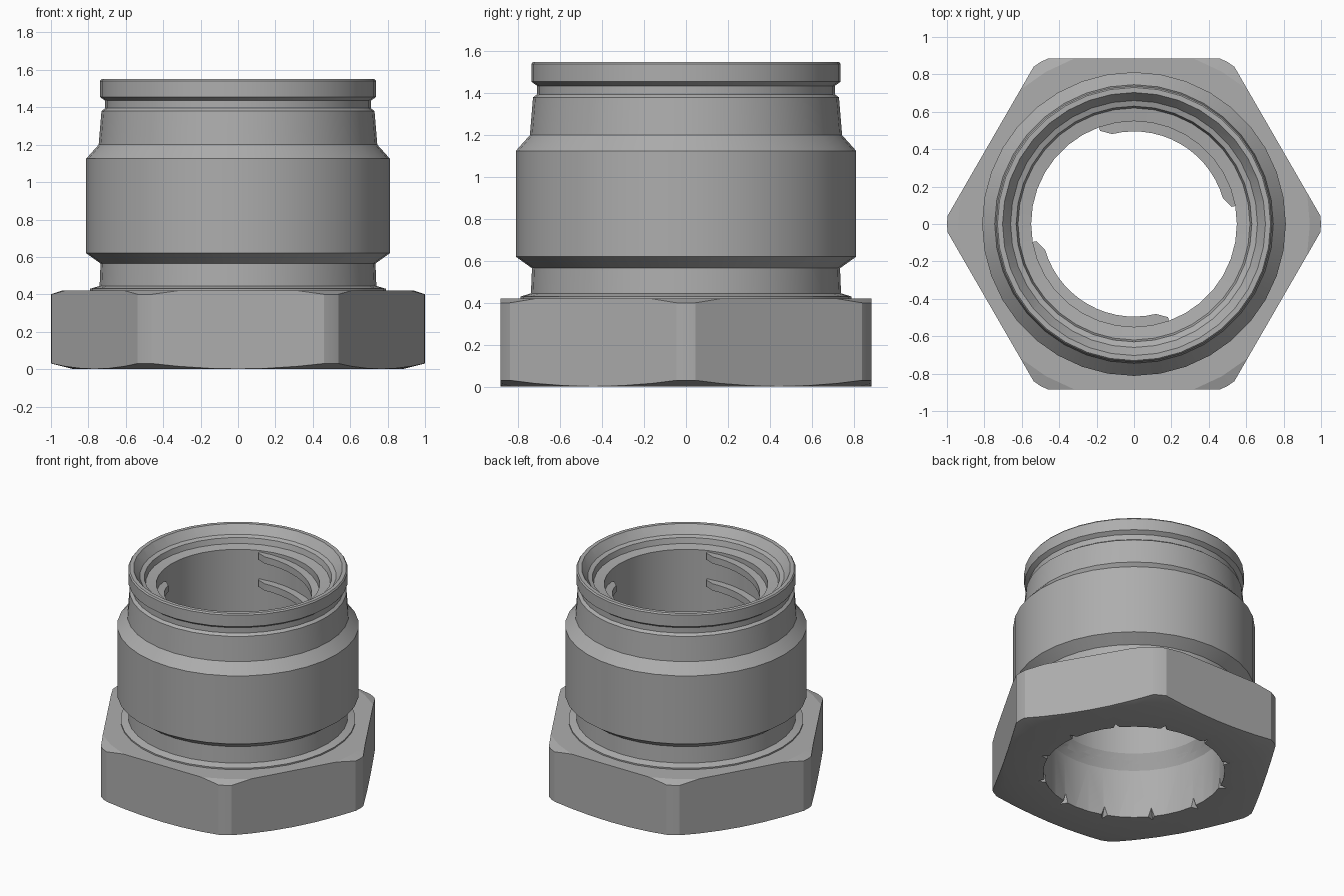
import bpy, bmesh
from math import sin, cos, pi, radians
from mathutils import Vector

cube = bpy.data.objects.get("Cube")
if cube:
    bpy.data.objects.remove(cube)

SEGMENTS = 36

metal = bpy.data.materials.new("grey metal")
metal.use_nodes = True
GREY = (0.42, 0.42, 0.42, 1)
metal.diffuse_color = GREY
metal.node_tree.nodes["Principled BSDF"].inputs["Base Color"].default_value = GREY


def make_object(name, bm):
    bmesh.ops.remove_doubles(bm, verts=bm.verts, dist=1e-5)
    bmesh.ops.recalc_face_normals(bm, faces=bm.faces)
    mesh = bpy.data.meshes.new(name)
    bm.to_mesh(mesh)
    bm.free()
    mesh.materials.append(metal)
    obj = bpy.data.objects.new(name, mesh)
    bpy.context.collection.objects.link(obj)
    return obj


def lathe(name, profile):
    """Solid of revolution from (radius, height) points, closed on the axis."""
    bm = bmesh.new()
    points = [(0, profile[0][1])] + profile + [(0, profile[-1][1])]
    verts = [bm.verts.new((r, 0, z)) for r, z in points]
    edges = [bm.edges.new(pair) for pair in zip(verts, verts[1:])]
    bmesh.ops.spin(bm, geom=verts + edges, cent=(0, 0, 0), axis=(0, 0, 1),
                   angle=2 * pi, steps=SEGMENTS)
    return make_object(name, bm)


def boolean(obj, cutter, operation):
    mod = obj.modifiers.new(operation.lower(), 'BOOLEAN')
    mod.object = cutter
    mod.operation = operation
    mod.solver = 'EXACT'
    bpy.context.view_layer.objects.active = obj
    bpy.ops.object.modifier_apply(modifier=mod.name)


def smooth(obj, angle=28):
    bpy.ops.object.select_all(action='DESELECT')
    obj.select_set(True)
    bpy.context.view_layer.objects.active = obj
    bpy.ops.object.shade_smooth_by_angle(angle=radians(angle))


# Cutters: stepped bore with flared mouth, corner chamfer, small edge notches
bore = lathe("bore_cutter", [
    (0.61, -0.1), (0.61, 0.36), (0.55, 0.46), (0.55, 1.43),
    (0.62, 1.44), (0.63, 1.48), (0.66, 1.49), (0.71, 1.56), (0.71, 1.6)])
chamfer = lathe("chamfer_cutter", [
    (0.88, 0), (1.0, 0.03), (1.0, 0.40), (0.94, 0.42)])

bm = bmesh.new()
for i in range(12):
    a = 2 * pi * (i + 0.3) / 12
    radial, side = Vector((cos(a), sin(a), 0)), Vector((-sin(a), cos(a), 0))
    down = Vector((0, 0, -0.02))
    corners = [radial * 0.58 + side * 0.04 + down, radial * 0.58 - side * 0.04 + down,
               radial * 0.67 + down, radial * 0.6 + Vector((0, 0, 0.08))]
    v = [bm.verts.new(c) for c in corners]
    for tri in ((0, 1, 2), (0, 1, 3), (1, 2, 3), (2, 0, 3)):
        bm.faces.new([v[k] for k in tri])
notches = make_object("notch_cutter", bm)

# Hexagonal base
bm = bmesh.new()
ring = [bm.verts.new((1.022 * cos(i * pi / 3), 1.022 * sin(i * pi / 3), 0))
        for i in range(6)]
face = bm.faces.new(ring)
top = bmesh.ops.extrude_face_region(bm, geom=[face])["geom"]
bmesh.ops.translate(bm, vec=(0, 0, 0.42),
                    verts=[g for g in top if isinstance(g, bmesh.types.BMVert)])
hex_base = make_object("hex_base", bm)
boolean(hex_base, chamfer, 'INTERSECT')
boolean(hex_base, bore, 'DIFFERENCE')
boolean(hex_base, notches, 'DIFFERENCE')
smooth(hex_base, 15)

# Round body: neck, wide band, tapered shoulder, groove and rim
body = lathe("round_body", [
    (0.79, 0.40), (0.79, 0.43), (0.74, 0.445), (0.735, 0.565),
    (0.812, 0.62), (0.812, 1.125), (0.745, 1.20), (0.73, 1.38),
    (0.71, 1.395), (0.71, 1.435), (0.738, 1.455), (0.738, 1.54), (0.73, 1.55)])
boolean(body, bore, 'DIFFERENCE')
smooth(body)

for cutter in (bore, chamfer, notches):
    bpy.data.objects.remove(cutter)


# Helical ridges inside the bore, two stacked on each side
def ridge(name, start, z):
    bm = bmesh.new()
    steps = 16
    previous = None
    for i in range(steps + 1):
        t = i / steps
        a = radians(start + 100 * t)
        inner = 0.53 if i in (0, steps) else 0.495
        rise = z + 0.08 * t
        section = [(0.57, rise - 0.05), (inner, rise - 0.03),
                   (inner, rise + 0.02), (0.57, rise + 0.02)]
        loop = [bm.verts.new((r * cos(a), r * sin(a), h)) for r, h in section]
        if previous:
            for k in range(4):
                n = (k + 1) % 4
                bm.faces.new((previous[k], previous[n], loop[n], loop[k]))
        if i in (0, steps):
            bm.faces.new(loop)
        previous = loop
    smooth(make_object(name, bm))


for side, start in (("back", 10), ("front", 190)):
    for level, z in (("lower", 1.12), ("upper", 1.32)):
        ridge(f"{side}_{level}_ridge", start, z)
